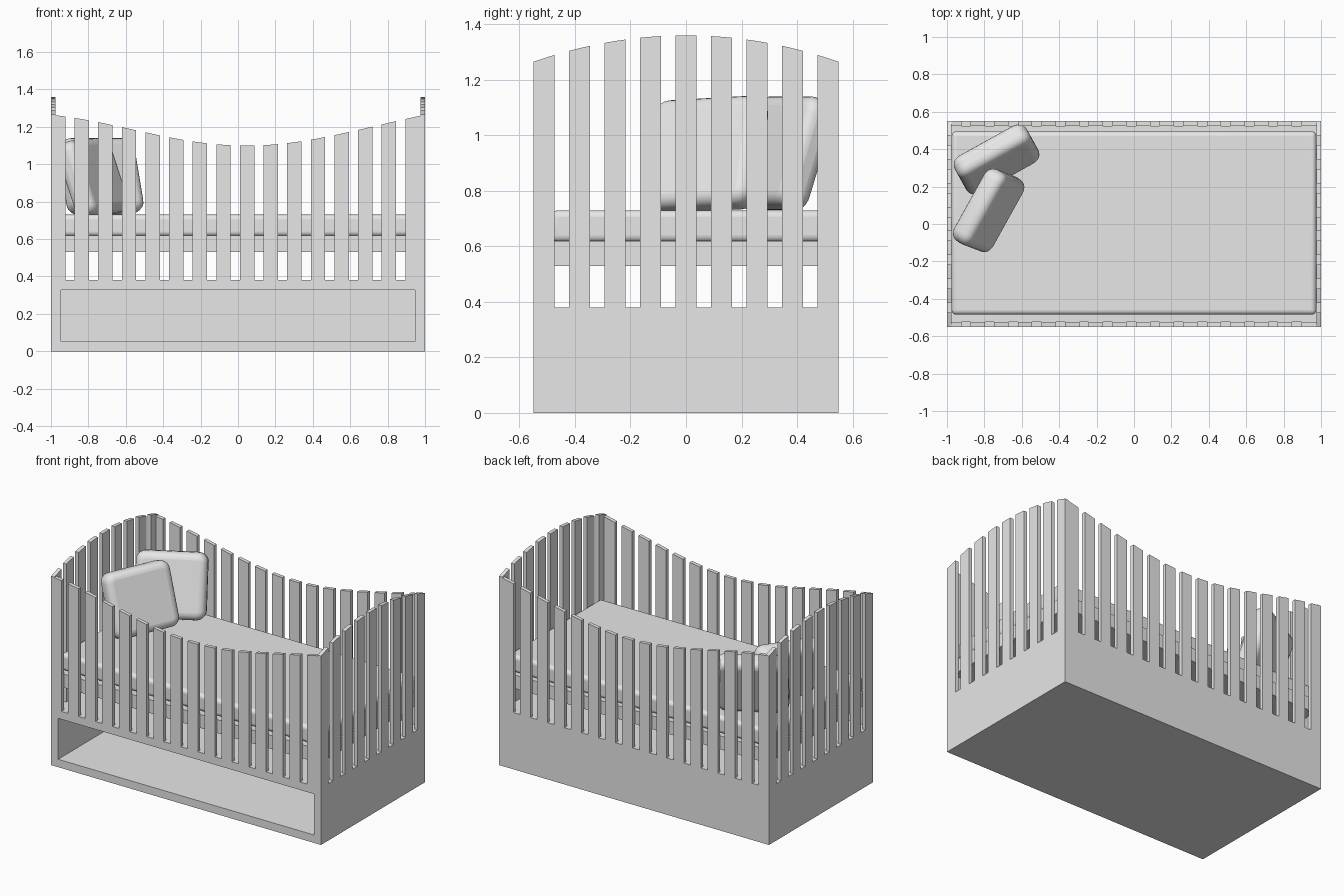
import bpy, bmesh, math
from mathutils import Matrix, Vector

cube = bpy.data.objects.get("Cube")
if cube:
    bpy.data.objects.remove(cube, do_unlink=True)

grey = bpy.data.materials.new("plain_grey")
grey.use_nodes = True
grey.diffuse_color = (0.8, 0.8, 0.8, 1)
grey.node_tree.nodes["Principled BSDF"].inputs["Base Color"].default_value = (0.8, 0.8, 0.8, 1)

HALF_X, HALF_Y = 1.0, 0.55
BASE_TOP = 0.38
THICK = 0.025
SLAT = 0.077


def finish(name, bm):
    bmesh.ops.recalc_face_normals(bm, faces=bm.faces)
    mesh = bpy.data.meshes.new(name)
    bm.to_mesh(mesh)
    bm.free()
    mesh.materials.append(grey)
    obj = bpy.data.objects.new(name, mesh)
    bpy.context.collection.objects.link(obj)
    return obj


def box_mesh(size, centre=(0, 0, 0)):
    bm = bmesh.new()
    bmesh.ops.create_cube(bm, size=1)
    bmesh.ops.scale(bm, vec=size, verts=bm.verts)
    bmesh.ops.translate(bm, vec=centre, verts=bm.verts)
    return bm


def soften(obj, width, segments=5):
    bevel = obj.modifiers.new("soft_edges", 'BEVEL')
    bevel.width = width
    bevel.segments = segments
    bevel.limit_method = 'ANGLE'
    bevel.angle_limit = math.radians(40)
    bpy.ops.object.select_all(action='DESELECT')
    obj.select_set(True)
    bpy.context.view_layer.objects.active = obj
    bpy.ops.object.shade_smooth_by_angle(angle=math.radians(40))


# Rail outlines: long sides dip in the middle, short ends arch up
def side_height(x):
    dip = (x * x + math.sin(math.pi * x / 2) ** 2) / 2
    return 1.10 + 0.165 * dip - 0.026 * x * (1 - x * x)


def end_height(y):
    return 1.36 - 0.095 * (y / HALF_Y) ** 2


def add_slats(name, spans, height, place):
    """Prisms with curved tops; place(u, depth, z) maps the panel into space."""
    bm = bmesh.new()
    for a, b in spans:
        steps = [a + (b - a) * i / 3 for i in range(4)]
        outline = [(a, BASE_TOP), (b, BASE_TOP)] + [(u, height(u)) for u in reversed(steps)]
        front = bm.faces.new([bm.verts.new(place(u, 0, z)) for u, z in outline])
        shift = Vector(place(0, THICK, 0)) - Vector(place(0, 0, 0))
        ext = bmesh.ops.extrude_face_region(bm, geom=[front], use_keep_orig=True)
        moved = [g for g in ext["geom"] if isinstance(g, bmesh.types.BMVert)]
        bmesh.ops.translate(bm, vec=shift, verts=moved)
    return finish(name, bm)


# Base with an open storage recess in the front
bm = box_mesh((2, 2 * HALF_Y, BASE_TOP), (0, 0, BASE_TOP / 2))
front = min(bm.faces, key=lambda f: f.calc_center_median().y)
bmesh.ops.inset_region(bm, faces=[front], thickness=0.053, use_even_offset=True)
recess = bmesh.ops.extrude_face_region(bm, geom=[front])
bmesh.ops.translate(bm, vec=(0, 2 * HALF_Y - 0.05, 0),
                    verts=[g for g in recess["geom"] if isinstance(g, bmesh.types.BMVert)])
if front.is_valid:
    bmesh.ops.delete(bm, geom=[front], context='FACES')
finish("storage_base", bm)

# Long side slats; the last one is wider, and the outer ones meet the ends
inner = HALF_X - THICK
side_spans = []
for i in range(16):
    start = -HALF_X + 0.1263 * i
    side_spans.append((max(start, -inner), inner if i == 15 else start + SLAT))
# Short end slats
pitch = (2 * HALF_Y - SLAT) / 8
end_spans = [(-HALF_Y + pitch * i, -HALF_Y + pitch * i + SLAT) for i in range(9)]

for word, s in (("front", -1), ("back", 1)):
    add_slats(word + "_slats", side_spans, side_height,
              lambda u, d, z, s=s: (u, s * (HALF_Y - d), z))
for word, s in (("right", -1), ("left", 1)):
    add_slats(word + "_slats", end_spans, end_height,
              lambda u, d, z, s=s: (s * (HALF_X - d), u, z))

# Mattress board and mattress
finish("mattress_board", box_mesh((2 * inner, 2 * (HALF_Y - THICK), 0.09), (0, 0, 0.575)))
mattress = finish("mattress", box_mesh((2 * inner, 0.98, 0.115), (0, 0.005, 0.6725)))
soften(mattress, 0.025)


# Pillows leaning against the corner
def add_pillow(name, centre, turn, roll):
    bm = box_mesh((0.44, 0.125, 0.415))
    corners = [e for e in bm.edges if abs(e.verts[0].co.y - e.verts[1].co.y) > 0.1]
    bmesh.ops.bevel(bm, geom=corners, offset=0.06, segments=5, profile=0.5, affect='EDGES')
    pillow = finish(name, bm)
    pillow.matrix_world = (Matrix.Translation(centre)
                           @ Matrix.Rotation(math.radians(turn), 4, 'Z')
                           @ Matrix.Rotation(math.radians(-19), 4, 'X')
                           @ Matrix.Rotation(math.radians(roll), 4, 'Y'))
    soften(pillow, 0.045)


add_pillow("back_pillow", (-0.735, 0.345, 0.935), 29, 0)
add_pillow("front_pillow", (-0.777, 0.073, 0.93), 60, -3)
